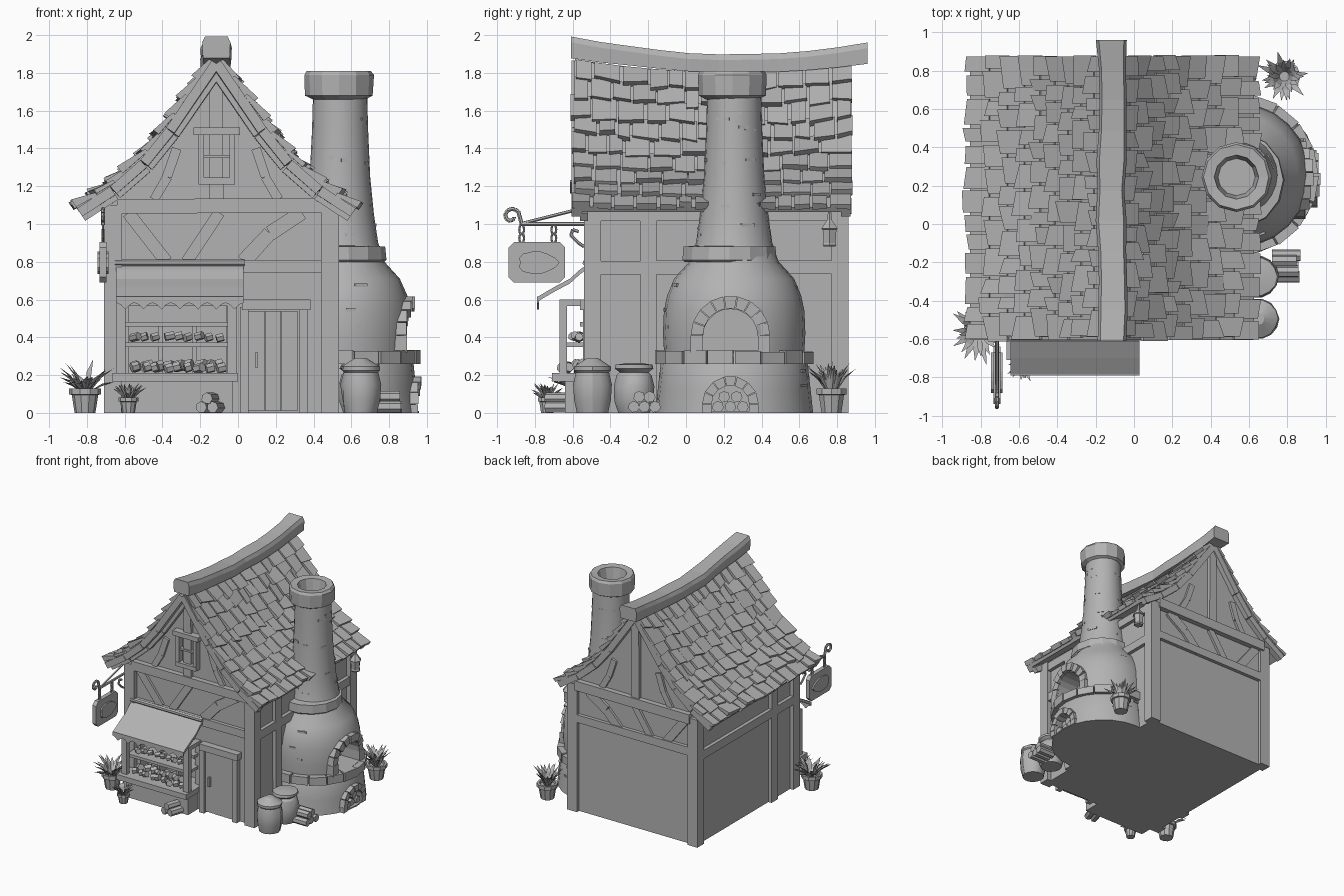
import bpy, bmesh, math, random
from mathutils import Vector as V
from math import sin, cos, pi, sqrt

random.seed(4)
if "Cube" in bpy.data.objects:
    bpy.data.objects.remove(bpy.data.objects["Cube"])
mat = bpy.data.materials.new("plain grey")
mat.use_nodes = True
mat.diffuse_color = (0.45, 0.45, 0.45, 1)
mat.node_tree.nodes["Principled BSDF"].inputs["Base Color"].default_value = mat.diffuse_color
X, Y, Z = V((1, 0, 0)), V((0, 1, 0)), V((0, 0, 1))
MID = -0.115                       # x of the ridge
OX, OY = 0.54, 0.255               # oven axis
rnd = random.uniform
bm = bmesh.new()                   # shapes gather here until finish() names the part

def finish(name, smooth=False):
    global bm
    bmesh.ops.recalc_face_normals(bm, faces=bm.faces)
    me = bpy.data.meshes.new(name)
    bm.to_mesh(me)
    bm = bmesh.new()
    me.materials.append(mat)
    ob = bpy.data.objects.new(name, me)
    bpy.context.collection.objects.link(ob)
    if smooth:
        bpy.context.view_layer.objects.active = ob
        ob.select_set(True)
        bpy.ops.object.shade_smooth_by_angle(angle=math.radians(32))
        ob.select_set(False)
    return ob

def skin(rings):
    rings = [[bm.verts.new(p) for p in ring] for ring in rings]
    for a, b in zip(rings, rings[1:]):
        for i in range(len(a)):
            j = (i + 1) % len(a)
            bm.faces.new((a[i], a[j], b[j], b[i]))
    bm.faces.new(rings[0])
    bm.faces.new(rings[-1])

def prism(pts, d):
    skin([pts, [V(p) + d for p in pts]])

def box(x0, x1, y0, y1, z0, z1):
    prism([V((x0, y0, z0)), V((x1, y0, z0)), V((x1, y1, z0)), V((x0, y1, z0))], Z * (z1 - z0))

def beam(p, q, w, n, depth=0.03):
    p, q = V(p), V(q)
    s = (q - p).normalized().cross(n) * w / 2
    prism([p - s * rnd(.9, 1.1), p + s, q + s * rnd(.85, 1.1), q - s], n * depth)

def turn(n):
    return [2 * pi * i / n for i in range(n)]

def lathe(profile, cx, cy, n=24, wob=0.0):
    skin([[V((cx + r * (1 + rnd(-wob, wob)) * cos(t), cy + r * sin(t), z)) for t in turn(n)] for r, z in profile])

def log(p, d, r, n=7):
    u = d.orthogonal().normalized()
    w = d.normalized().cross(u)
    prism([V(p) + (u * cos(t) + w * sin(t)) * r for t in turn(n)], d)

def rod(pts, r):
    pts = [V(p) for p in pts]
    for a, b in zip(pts, pts[1:]):
        log(a, (b - a) * 1.05, r, 6)

def cut(ob):
    tool = finish("cutter")
    m = ob.modifiers.new("cut", "BOOLEAN")
    m.object, m.solver = tool, "EXACT"
    me = bpy.data.meshes.new_from_object(ob.evaluated_get(bpy.context.evaluated_depsgraph_get()))
    ob.modifiers.clear()
    ob.data = me
    bpy.data.objects.remove(tool)

# roof surface: (distance from ridge, height), sagging along y
ROOF = [(.03, 1.87), (.15, 1.695), (.272, 1.515), (.408, 1.345), (.567, 1.205), (.742, 1.09)]

def dip(y):
    return max(0, 1 - ((y - 0.2) / 0.8) ** 2)

def roof(side, s, y, up=0.0):
    f = min(max(s, 0), 1) * 5
    i = min(int(f), 4)
    a, b = V(ROOF[i]), V(ROOF[i + 1])
    t = (b - a).normalized()
    u, z = a + (b - a) * (f - i) + V((-t.y, t.x)) * up
    return V((MID + side * u, y, z - .07 * dip(y) * (z - 1.05) / 0.85))

# walls, with the shop opening, and gables
box(-.68, .50, -.5, .83, 0, 1.08)
walls = finish("walls")
box(-.58, -.06, -.6, -.4, .2, .58)
cut(walls)
for y in (-.5, .79):
    left, right = ([roof(s, i / 5, y, -.05) for i in range(5)] for s in (-1, 1))
    prism([V((-.68, y, 1.06))] + left[::-1] + right + [V((.50, y, 1.06))], Y * .04)
finish("gables")
# timber frame
for x in (-.71, .44):
    for y in (-.54, .77):
        box(x, x + .095, y, y + .09, 0, 1.1)
for n, y, rail in ((-Y, -.5, .775), (Y, .83, .81)):
    beam((-.64, y, 1.095), (.46, y, 1.095), .08, n, .045)
    beam((-.64, y, rail), (.46, y, rail), .07, n)
    for x0, z0, x1, z1, w in ((-.58, 1.06, -.38, .8, .07), (-.27, .8, -.1, 1.06, .06),
                              (.03, .8, .17, .95, .08), (.17, .95, .34, 1.06, .08)):
        beam((x0, y, z0), (x1, y, z1), w, n, .02)
    beam((MID, y, 1.13), (MID, y, 1.8), .075, n)
    for s in (-1, 1):
        for u0, z0, u1, z1 in ((.33, 1.13, .26, 1.25), (.26, 1.25, .21, 1.4)):
            beam((MID + s * u0, y, z0), (MID + s * u1, y, z1), .05, n, .02)
for n, x in ((X, .50), (-X, -.68)):
    beam((x, -.46, .77), (x, .8, .77), .075, n)
    beam((x, -.46, 1.05), (x, .8, 1.05), .07, n)
    beam((x, -.2, 0), (x, -.2, 1.05), .085, n)
finish("timber_frame")
# roof deck with verge boards
for s in (-1, 1):
    for y0, y1, lo, hi in [(-.59 + .145 * k, -.445 + .145 * k, -.03, 0) for k in range(10)] + \
            [(-.605, -.55, -.06, -.008), (-.56, -.52, -.088, -.04), (.82, .87, -.06, -.008)]:
        for i in range(5):
            ends = ((i / 5, lo), (i / 5 + .19999, lo), (i / 5 + .19999, hi), (i / 5, hi))
            skin([[roof(s, a, y, h) for a, h in ends] for y in (y0, y1)])
finish("roof_deck")
# ridge beam
rings = []
for k in range(11):
    y, w, low = -.61 + k * .157, rnd(.066, .078), .115 - .02 * dip(-.61 + k * .157)
    top = 1.995 - .08 * dip(y) - .03 * k / 10 + rnd(-.004, .004)
    rings.append([V((MID + x * w + .006 * sin(k), y, top - d)) for x, d in
                  ((-1, low), (-1.05, .03), (-.85, 0), (.85, 0), (1.05, .03), (1, low))])
skin(rings)
finish("ridge_beam")
# shingles
ROWS = 9
for s in (-1, 1):
    for r in range(ROWS):
        y = -.61 + rnd(-.01, .02)
        while y < .85:
            w = min(rnd(.08, .16), .885 - y)
            w = .885 - y if .885 - y - w < .05 else w
            s0, s1 = r / ROWS - .01, (r + 1.12 + rnd(-.18, .16)) / ROWS
            lift, tilt, g = rnd(.025, .05), rnd(-.014, .014), rnd(.002, .012)
            skin([[roof(s, ss, yy, h) + V((s * .5, 0, -.5)) * max(0, min(ss - 1, .025)) for ss, h in
                   ((s0, -.01), (s1 + dy, 0), (s1 + dy, lift + dy / 2), (s0, .008))]
                  for yy, dy in ((y + g, tilt), (y + w - g, -tilt))])
            y += w
finish("shingles")
# oven and chimney, with two arched mouths
lathe([(.418, 0), (.405, .12), (.388, .27), (.37, .3), (.377, .42), (.372, .54), (.355, .62), (.318, .71),
       (.235, .8), (.202, .9), (.18, 1.05), (.16, 1.25), (.148, 1.5), (.143, 1.7)], OX, OY, 24, .006)
oven = finish("oven", True)
AY = OY - .02
for r, zc, z0 in ((.145, .405, .33), (.1, .06, .01)):
    curve = [V((.72, AY + r * cos(t), zc + r * sin(t))) for t in turn(20)[:11]]
    prism(curve + [V((.72, AY - r, z0)), V((.72, AY + r, z0))], X * .5)
    cut(oven)
lathe([(.245, .8), (.255, .81), (.25, .88), (.19, .885)], OX - .01, OY - .025, 14, .01)
lathe([(.14, 1.66), (.178, 1.68), (.182, 1.79), (.17, 1.81), (.115, 1.805), (.09, 1.66)], OX - .005, OY - .01, 12, .02)
finish("chimney_cap_and_collar")

def stone(t0, t1, z0, z1, r0, r1):
    prism([V((OX + r * cos(t), OY + r * sin(t), z0)) for r, t in ((r0, t0), (r1, t0), (r1, t1), (r0, t1))], Z * (z1 - z0))

# ring of ledge stones, and loose stones set into the plaster
for t in turn(18):
    stone(t + .012, t + .337, .26, rnd(.32, .335), .3, rnd(.418, .428))
for k in range(48):
    z, r = ((.08, .405), (.2, .395), (.5, .372), (.66, .335), (.95, .192), (1.1, .173), (1.3, .156), (1.55, .146))[k % 8]
    t, dz = rnd(-2.4, 2.4), rnd(-.06, .06)
    if abs(t) > .75 or z > .8:
        stone(t, t + rnd(.045, .08) / r, z + dz, z + dz + rnd(.012, .022), r - .06, r + .004)
finish("ledge_stones")
# arch stones follow the curved oven front
for r0, r1, zc, R, n in ((.145, .21, .41, .375, 9), (.1, .15, .045, .415, 7)):
    for k in range(n):
        t0, t1 = (pi * (k + e) / n for e in (.03, .97))
        x = OX + sqrt(R * R - ((r0 + r1) / 2 * cos((t0 + t1) / 2)) ** 2) - .07
        prism([V((x, AY + r * cos(t), zc + r * sin(t))) for r, t in ((r0, t0), (r1, t0), (r1, t1), (r0, t1))], X * rnd(.08, .095))
    for s in (-1, 1):
        x, (a, b) = OX + sqrt(R * R - r0 * r0), sorted((AY + s * r0, AY + s * r1))
        box(x - .09, x + .01, a, b, .32 if zc > .2 else 0, zc)
finish("arch_stones")
# firewood stacks: in the oven, by the sacks, by the shop
for x, y, d, gap in ((.75, .235, V((.17, 0, 0)), Y * .066), (.72, -.22, V((.14, 0, 0)), Y * .056),
                     (-.165, -.74, V((.04, .12, 0)), X * .06)):
    for k, z in ((-1, .032), (0, .032), (1, .032), (-.5, .085), (.5, .085)):
        if x > 0 or k in (-.5, .5) or not k:
            log(V((x, y, z if x > 0 or not k else .115 - z)) + gap * k - (Z * -.045 if x < 0 and not k else Z * 0), d * rnd(.9, 1.1), .031)
finish("firewood")
# sacks
lathe([(.085, 0), (.1, .07), (.105, .15), (.09, .215), (.1, .225), (.1, .245), (.03, .29)], .65, -.495, 14, .04)
finish("front_sack", True)
lathe([(.085, 0), (.107, .06), (.11, .14), (.095, .2), (.078, .215), (.105, .235), (.1, .255), (.03, .265)], .645, -.275, 14, .04)
finish("rear_sack", True)
# potted plants
for name, x, y, k, low in (("left_plant", -.81, -.56, 1, .5), ("back_plant", .785, .77, 1, .9), ("small_plant", -.58, -.735, .62, .7)):
    lathe([(a * k, b * k) for a, b in ((.055, 0), (.07, .095), (.084, .098), (.084, .13), (.065, .13), (.06, .11))], x, y, 10)
    for i in range(26):
        t, e, l = i * 2.4, rnd(low, 1.4), rnd(.11, .17) * k
        o, side = V((cos(t), sin(t), 0)), V((-sin(t), cos(t), 0)) * .016 * k
        base = V((x, y, .115 * k)) + o * .025 * k
        mid = base + (o * cos(e) + Z * sin(e)) * l * .6
        tip = mid + (o * cos(e - .4) + Z * sin(e - .4)) * l * .45
        skin([[p + side * w, p - side * w, p - Z * .012 * w] for p, w in ((base, .5), (mid, 1), (tip, .05))])
    finish(name)
# shop front: counter, frame, shelves
box(-.62, -.03, -.64, -.5, 0, .17)
box(-.665, 0, -.71, -.41, .165, .21)
for x in (-.645, -.055):
    box(x, x + .05, -.67, -.63, .2, .6)
    box(x, x + .05, -.67, -.5, .565, .6)
box(-.64, -.01, -.67, -.63, .565, .6)
for y, z in ((-.63, .36), (-.56, .47)):
    box(-.62, -.03, y, -.41, z - .012, z + .012)
for x in (-.42, -.24):
    box(x, x + .02, -.5, -.4, .21, .47)
finish("shop_counter")
for y, z, r in ((-.63, .23, .026), (-.55, .24, .03), (-.57, .392, .022)):
    for k in range(9):
        log((-.56 + k * .056 + rnd(-.01, .01), y, z + rnd(0, .01)), V((rnd(.03, .05), rnd(-.04, .04), .01)), r, 6)
finish("bread")
# awning with scalloped edge
slope = [(-.5, .8), (-.56, .76), (-.615, .71), (-.7, .665), (-.785, .615)]
prism([V((-.645, y, z)) for y, z in slope] + [V((-.645, y, z - .025)) for y, z in slope[::-1]], X * .675)
prism([V((-.645, -.79, .615)), V((.03, -.79, .615))] +
      [V((.03 - .675 * k / 28, -.79, .548 + .035 * abs(cos(pi * k / 4)))) for k in range(29)], Y * .012)
log((-.65, -.53, .795), X * .685, .018)
finish("awning")
# door
for k in range(3):
    box(.055 + k * .088, .14 + k * .088, -.52 - rnd(0, .006), -.49, .01, .54)
for x in (.01, .325):
    box(x, x + .045, -.545, -.49, 0, .56)
box(.02, .385, -.56, -.49, .545, .6)
box(.09, .105, -.545, -.52, .24, .32)
finish("door")
# gable window
box(-.235, .01, -.56, -.49, 1.47, 1.51)
box(-.21, -.015, -.555, -.49, 1.21, 1.245)
for x in (-.21, -.045):
    box(x, x + .03, -.55, -.49, 1.24, 1.475)
box(-.18, -.045, -.54, -.49, 1.35, 1.365)
finish("gable_window")
# hanging sign on a scrolled bracket
SX = -.715
corners = [(sy, sz) for sy, sz in ((-1, -1), (1, -1), (1, 1), (-1, 1))]
prism([V((SX - .018, -.79 + sy * a, .797 + sz * b)) for sy, sz in corners
       for a, b in ((.15, .078), (.12, .108))[::sy * sz]], X * .036)
prism([V((SX - .03, -.79 + .105 * cos(t) * (1 + .15 * cos(3 * t)), .795 + .06 * sin(t))) for t in turn(14)], X * .06)
finish("sign_board")
spiral = [(SX, -.925 + (.045 - .0028 * i) * cos(.6 + i * .5), 1.04 + (.045 - .0028 * i) * sin(.6 + i * .5)) for i in range(12)]
rod(spiral[::-1] + [(SX, -.87, 1.0), (SX, -.54, 1.0)], .011)
rod([(SX, -.88, 1.0), (SX, -.72, 1.04), (SX, -.56, 1.08)], .009)
rod([(SX, -.54, .88), (SX, -.57, .9), (SX, -.61, .94), (SX, -.6, .97), (SX, -.57, .96)], .009)
for y in (-.87, -.7):
    for z in (.925, .97):
        rod([(SX, y + .013 * cos(t), z + .028 * sin(t)) for t in turn(8) + [0]], .006)
finish("sign_bracket")
# lantern under the eave
lathe([(.035, .88), (.042, .89), (.036, .9), (.042, .97), (.05, .975), (.015, 1.02), (.008, 1.08)], .59, .76, 6)
finish("lantern")
